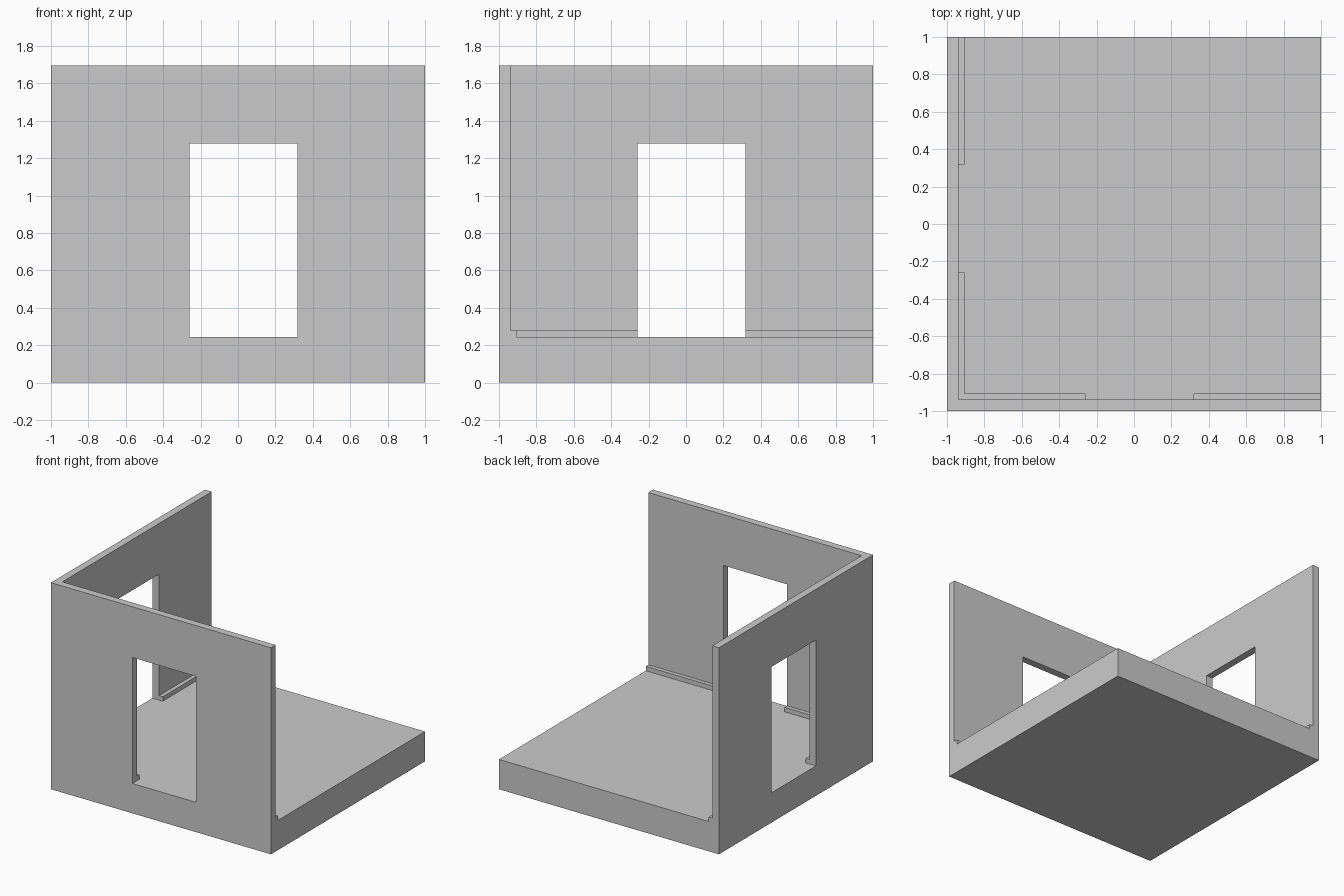
import bpy

if "Cube" in bpy.data.objects:
    bpy.data.objects.remove(bpy.data.objects["Cube"])

WALL = -0.939      # inner wall face
SKIRT = -0.906     # inner skirting face
FLOOR, SKIRT_TOP, TOP = 0.245, 0.282, 1.697
DOOR = (-0.26, 0.317)
DOOR_TOP = 1.28


def box(name, x, y, z):
    """Box spanning the given (min, max) ranges."""
    bpy.ops.mesh.primitive_cube_add(size=1)
    ob = bpy.context.object
    ob.name = name
    spans = (x, y, z)
    for v in ob.data.vertices:
        v.co = [s[0] if c < 0 else s[1] for c, s in zip(v.co, spans)]
    return ob


def carve(target, name, x, y, z):
    """Cut a box-shaped void out of the target."""
    cutter = box(name, x, y, z)
    cutter.hide_render = True
    mod = target.modifiers.new(name, 'BOOLEAN')
    mod.operation = 'DIFFERENCE'
    mod.solver = 'EXACT'
    mod.object = cutter
    bpy.context.view_layer.objects.active = target
    bpy.ops.object.modifier_apply(modifier=mod.name)
    bpy.data.objects.remove(cutter)


# Solid block that becomes floor, two walls and skirting
room = box("room_corner", (-1, 1), (-1, 1), (0, TOP))

# Interior above the skirting, then down to the floor
carve(room, "interior_void", (WALL, 2), (WALL, 2), (SKIRT_TOP, 3))
carve(room, "floor_void", (SKIRT, 2), (SKIRT, 2), (FLOOR, 3))

# Doorways through front and left walls, interrupting the skirting
through = (-2, -0.8)
carve(room, "front_doorway", DOOR, through, (FLOOR, DOOR_TOP))
carve(room, "left_doorway", through, DOOR, (FLOOR, DOOR_TOP))
